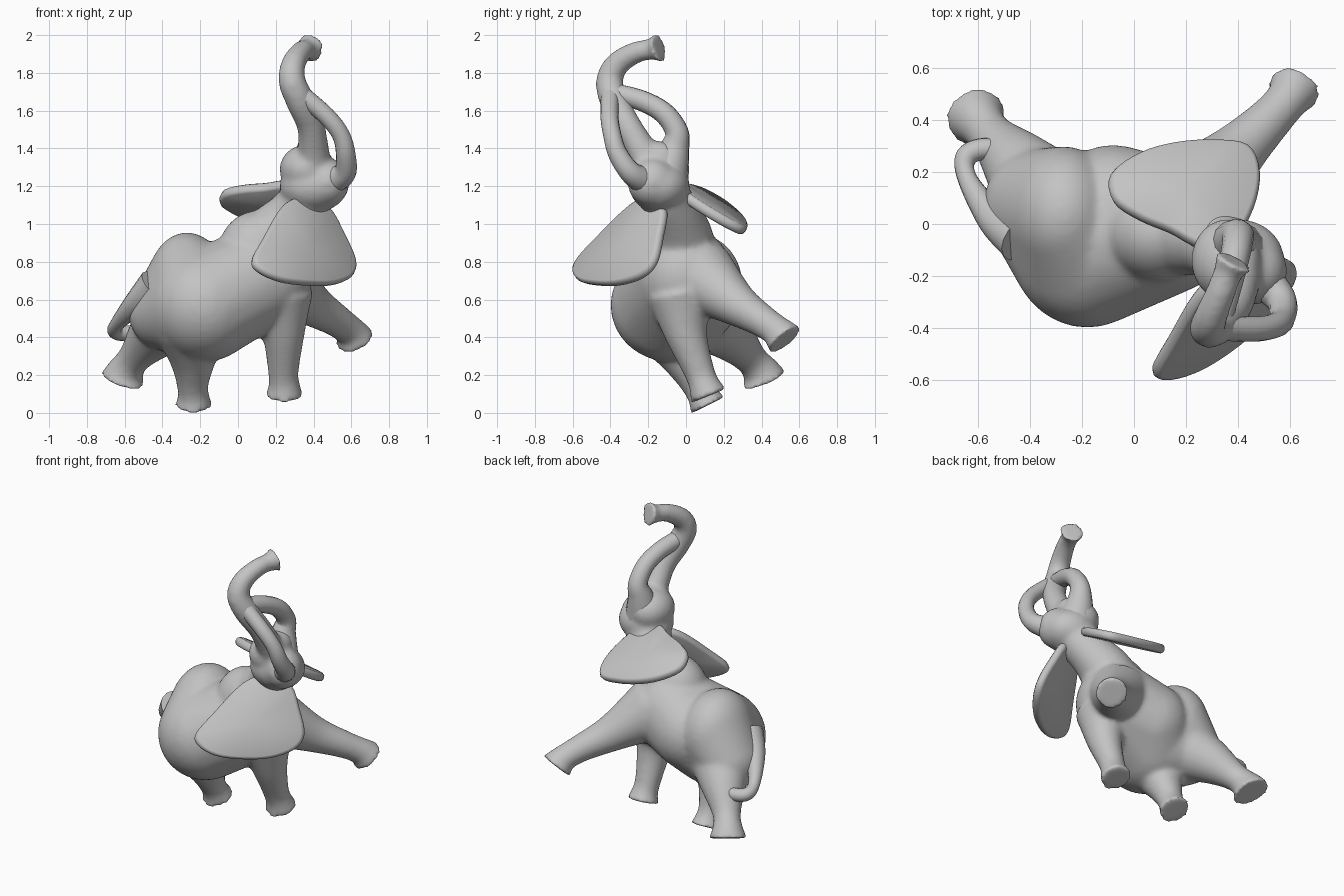
import bpy, bmesh, math
from mathutils import Vector, Matrix

cube = bpy.data.objects.get("Cube")
if cube:
    bpy.data.objects.remove(cube)

grey = bpy.data.materials.new("plain_grey")
grey.use_nodes = True
COLOUR = (0.55, 0.55, 0.55, 1)
grey.diffuse_color = COLOUR
grey.node_tree.nodes["Principled BSDF"].inputs["Base Color"].default_value = COLOUR


def spline(pts, steps=6, closed=False):
    """Smooth curve through points of any dimension."""
    pts = [Vector(p) for p in pts]
    n = len(pts)
    out = []
    for i in range(n if closed else n - 1):
        if closed:
            a, b, c, d = (pts[(i + k) % n] for k in (-1, 0, 1, 2))
        else:
            a, b, c, d = (pts[min(max(i + k, 0), n - 1)] for k in (-1, 0, 1, 2))
        for s in range(steps):
            t = s / steps
            out.append((2 * b + (c - a) * t + (2 * a - 5 * b + 4 * c - d) * t * t
                        + (3 * b - a - 3 * c + d) * t ** 3) / 2)
    if not closed:
        out.append(pts[-1])
    return out


def tube(bm, pts, sides=20):
    """Sweep a circle along points given as x, y, z, radius."""
    path = spline(pts)
    rings = []
    side = None
    for i, p in enumerate(path):
        ahead = path[min(i + 1, len(path) - 1)].to_3d()
        tangent = (ahead - path[max(i - 1, 0)].to_3d()).normalized()
        if side is None:
            side = tangent.orthogonal()
        side = (side - tangent * side.dot(tangent)).normalized()
        up = tangent.cross(side)
        angles = [math.tau * k / sides for k in range(sides)]
        rings.append([bm.verts.new(p.to_3d() + p[3] * (side * math.cos(a) + up * math.sin(a)))
                      for a in angles])
    for r, q in zip(rings, rings[1:]):
        for k in range(sides):
            j = (k + 1) % sides
            bm.faces.new((r[k], r[j], q[j], q[k]))
    bm.faces.new(rings[0][::-1])
    bm.faces.new(rings[-1])


def ball(bm, centre, radii):
    m = Matrix.Translation(centre) @ Matrix.Diagonal((*radii, 1))
    return bmesh.ops.create_uvsphere(bm, u_segments=32, v_segments=20, radius=1,
                                     matrix=m)["verts"]


def hull(bm, *balls):
    """Tight skin stretched over several balls."""
    part = bmesh.new()
    for b in balls:
        ball(part, *b)
    bmesh.ops.delete(part, geom=part.faces[:] + part.edges[:], context='EDGES_FACES')
    result = bmesh.ops.convex_hull(part, input=part.verts)
    spare = {v for v in result["geom_interior"] + result["geom_unused"]
             if isinstance(v, bmesh.types.BMVert)}
    bmesh.ops.delete(part, geom=list(spare), context='VERTS')
    mesh = bpy.data.meshes.new("hull")
    part.to_mesh(mesh)
    part.free()
    bm.from_mesh(mesh)
    bpy.data.meshes.remove(mesh)


def finish(bm, name, angle=40):
    bmesh.ops.recalc_face_normals(bm, faces=bm.faces)
    mesh = bpy.data.meshes.new(name)
    bm.to_mesh(mesh)
    bm.free()
    mesh.materials.append(grey)
    ob = bpy.data.objects.new(name, mesh)
    bpy.context.collection.objects.link(ob)
    bpy.ops.object.select_all(action='DESELECT')
    ob.select_set(True)
    bpy.context.view_layer.objects.active = ob
    bpy.ops.object.shade_smooth_by_angle(angle=math.radians(angle))
    return ob


# Torso, head, legs and trunk, fused into one skin
bm = bmesh.new()
belly = (-.18, -.08, .57), (.3, .32, .3)
rump = (-.27, .04, .68), (.21, .26, .275)
thigh = (-.38, .07, .53), (.2, .22, .2)
flank = (-.08, .06, .64), (.25, .245, .25)
chest = (.12, -.01, .72), (.27, .26, .27)
hull(bm, belly, rump, thigh)
hull(bm, belly, flank, chest)
ball(bm, (.1, -.04, .83), (.21, .19, .24))      # shoulders
ball(bm, (.4, -.14, 1.2), (.18, .16, .14))      # skull
ball(bm, (.36, -.14, 1.29), (.14, .16, .13))    # brow
ball(bm, (.47, -.18, 1.22), (.12, .13, .13))    # cheek
ball(bm, (.4, -.15, 1.35), (.09, .13, .09))     # trunk root
tube(bm, [(.1, .0, .8, .17), (.2, -.03, .94, .17),
          (.29, -.06, 1.04, .145), (.37, -.11, 1.14, .135)])  # neck
legs = [
    [(-.25, -.08, .45, .2), (-.24, .0, .28, .125), (-.24, .06, .15, .085),
     (-.235, .095, .08, .085), (-.235, .115, .04, .105)],
    [(-.34, .1, .52, .2), (-.45, .23, .41, .14), (-.55, .34, .29, .088),
     (-.595, .395, .22, .1), (-.61, .415, .175, .125)],
    [(.22, -.03, .62, .18), (.24, .0, .42, .115), (.24, .07, .22, .082),
     (.245, .1, .14, .085), (.245, .12, .09, .105)],
    [(.2, .08, .72, .2), (.38, .26, .58, .12), (.52, .4, .49, .088),
     (.595, .485, .43, .085), (.62, .525, .385, .11)],
]
for leg in legs:
    tube(bm, leg)
tube(bm, [(.4, -.16, 1.25, .11), (.4, -.23, 1.38, .085), (.385, -.31, 1.52, .074),
          (.33, -.38, 1.65, .077), (.285, -.405, 1.76, .072), (.295, -.36, 1.85, .065),
          (.335, -.26, 1.91, .058), (.365, -.18, 1.925, .058), (.385, -.14, 1.935, .085)])
body = finish(bm, "body_with_head_legs_and_trunk", 180)
remesh = body.modifiers.new("fuse", 'REMESH')
remesh.mode = 'VOXEL'
remesh.voxel_size = .014
remesh.use_smooth_shade = True
smooth = body.modifiers.new("soften", 'SMOOTH')
smooth.factor = .5
smooth.iterations = 14

# Tusks curving up to the trunk, and the curled tail
tubes = {
    "left_tusk": [(.48, -.2, 1.22, .08), (.565, -.29, 1.27, .06), (.57, -.36, 1.37, .052),
                  (.545, -.39, 1.47, .048), (.47, -.405, 1.57, .048), (.33, -.4, 1.69, .05)],
    "right_tusk": [(.39, -.1, 1.28, .12), (.39, -.06, 1.4, .08), (.4, -.05, 1.49, .062),
                   (.39, -.12, 1.59, .057), (.36, -.24, 1.655, .055), (.32, -.38, 1.69, .055)],
    "tail": [(-.44, -.06, .68, .09), (-.54, .02, .58, .065), (-.64, .17, .47, .038),
             (-.645, .26, .43, .042), (-.56, .29, .42, .042), (-.44, .25, .42, .04)],
}
for name, pts in tubes.items():
    bm = bmesh.new()
    tube(bm, pts, 14)
    finish(bm, name, 60)


def ear(name, outline, place, normal):
    """Flat fan with rounded rim; place maps 2D outline points onto its surface."""
    bm = bmesh.new()
    rim = [place(*p) for p in spline(outline, 4, True)]
    centre = sum(rim, Vector()) / len(rim)
    n = Vector(normal).normalized()
    # Inset, full and inset rims make a rounded edge
    loops = [[bm.verts.new(centre + (p - centre) * k + n * h) for p in rim]
             for k, h in ((.93, -.028), (.98, -.019), (1, 0), (.98, .019), (.93, .028))]
    for a, b in zip(loops, loops[1:]):
        for i in range(len(rim)):
            j = (i + 1) % len(rim)
            bm.faces.new((a[i], a[j], b[j], b[i]))
    # Close each side with a fan of triangles
    for loop, h in ((loops[0], -.028), (loops[-1], .028)):
        hub = bm.verts.new(centre + n * h)
        for i in range(len(rim)):
            bm.faces.new((loop[i], loop[(i + 1) % len(rim)], hub))
    finish(bm, name, 50)


def hanging(x, z):
    bow = .045 * (1 - ((x - .34) / .28) ** 2)
    return Vector((x, -1.175 + .752 * x + .685 * z - bow, z))


ear("hanging_ear",
    [(.24, 1.1), (.13, .92), (.075, .81), (.11, .75), (.22, .7), (.36, .68), (.5, .68),
     (.6, .72), (.62, .8), (.56, .94), (.48, 1.08), (.36, 1.14)],
    hanging, (.752, -1, .685))
ear("raised_ear",
    [(.26, -.09), (.14, -.03), (.02, .02), (-.08, .09), (-.09, .19), (.02, .27), (.16, .31),
     (.31, .32), (.44, .3), (.485, .2), (.46, .06), (.38, -.07)],
    lambda x, y: Vector((x, y, 1.205 - .157 * x - .575 * y)), (.157, .575, 1))
